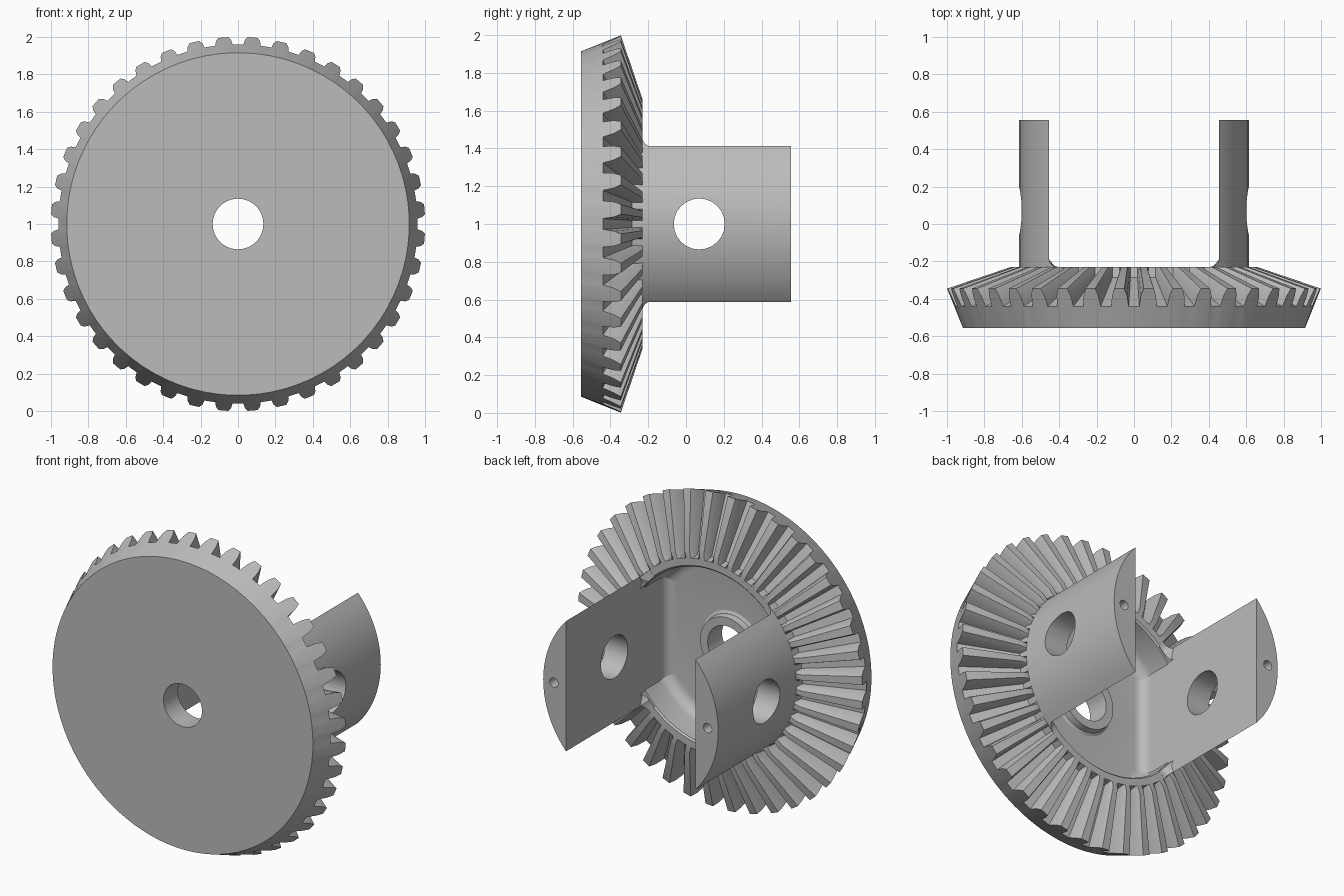
import bpy, bmesh, math
from mathutils import Matrix, Vector

if "Cube" in bpy.data.objects:
    bpy.data.objects.remove(bpy.data.objects["Cube"])

steel = bpy.data.materials.new("plain_grey")
steel.use_nodes = True
GREY = (0.5, 0.5, 0.5, 1)
steel.diffuse_color = GREY
steel.node_tree.nodes["Principled BSDF"].inputs["Base Color"].default_value = GREY

TEETH = 40
FLOOR = -0.46       # pocket floor
RIM = -0.23         # rear rim
ARM_R, FLAT = 0.615, 0.455


def finish(name, bm):
    bmesh.ops.recalc_face_normals(bm, faces=bm.faces)
    mesh = bpy.data.meshes.new(name)
    bm.to_mesh(mesh)
    bm.free()
    obj = bpy.data.objects.new(name, mesh)
    bpy.context.collection.objects.link(obj)
    mesh.materials.append(steel)
    return obj


def activate(obj):
    bpy.ops.object.select_all(action='DESELECT')
    obj.select_set(True)
    bpy.context.view_layer.objects.active = obj


def smooth(obj):
    activate(obj)
    bpy.ops.object.shade_smooth_by_angle(angle=math.radians(30))


def loft(name, sections, closed=False):
    """Skin a row of equal closed outlines."""
    bm = bmesh.new()
    rows = [[bm.verts.new(p) for p in s] for s in sections]
    n = len(rows[0])
    pairs = list(zip(rows, rows[1:]))
    if closed:
        pairs.append((rows[-1], rows[0]))
    else:
        bm.faces.new(rows[0])
        bm.faces.new(rows[-1])
    for a, b in pairs:
        for i in range(n):
            k = (i + 1) % n
            bm.faces.new((a[i], a[k], b[k], b[i]))
    return finish(name, bm)


def mix(a, b, t):
    return tuple(u + (v - u) * t for u, v in zip(a, b))


def polar(r, y, a):
    return (r * math.sin(a), y, 1 + r * math.cos(a))


def drill(obj, radius, depth, centre, axis):
    """Cut a round hole and drop the cutter."""
    bm = bmesh.new()
    rot = Vector((0, 0, 1)).rotation_difference(Vector(axis)).to_matrix().to_4x4()
    bmesh.ops.create_cone(bm, cap_ends=True, segments=24, radius1=radius, radius2=radius,
                          depth=depth, matrix=Matrix.Translation(centre) @ rot)
    cutter = finish("hole_cutter", bm)
    cutter.hide_render = True
    activate(obj)
    mod = obj.modifiers.new("hole", 'BOOLEAN')
    mod.operation, mod.solver, mod.object = 'DIFFERENCE', 'EXACT', cutter
    bpy.ops.object.modifier_apply(modifier=mod.name)
    bpy.data.objects.remove(cutter)


# Gear wheel: one closed cross-section swept round, with height changing at each tooth
def gear_profile(h):
    bend = 0.07
    fillet = [(0.56 - bend + bend * math.cos(t), FLOOR + bend - bend * math.sin(t))
              for t in (math.pi / 2 * i / 5 for i in range(6))]
    return [(0.135, -0.555), (0.915, -0.555),
            mix((0.96, -0.44), (1.0, -0.345), h),
            mix((0.62, -0.285), (0.66, RIM), h),
            (0.615, RIM), (0.57, RIM), (0.56, RIM - 0.01),
            *fillet,
            (0.21, FLOOR), (0.194, FLOOR + 0.01), (0.188, -0.41), (0.135, -0.41)]


tooth = [(-2.8, 0), (-2.35, 0.6), (-1.5, 1), (1.5, 1), (2.35, 0.6), (2.8, 0)]
columns = []
for k in range(TEETH):
    for offset, h in tooth:
        a = math.radians((k + 0.5) * 360 / TEETH + offset)
        columns.append([polar(r, y, a) for r, y in gear_profile(h)])
smooth(loft("gear_wheel", columns, closed=True))

# Arms, their pocket fillets and the small flares at the rim
for side, label in ((1, "left"), (-1, "right")):
    half = math.acos(FLAT / ARM_R)
    arc = [half * (i / 10 - 1) for i in range(21)]
    outline = [(side * ARM_R * math.cos(t), 1 + ARM_R * math.sin(t)) for t in arc]
    arm = loft(label + "_arm", [[(x, y, z) for x, z in outline] for y in (FLOOR - 0.02, 0.555)])
    drill(arm, 0.135, 0.6, (side * 0.54, 0.07, 1), (1, 0, 0))
    drill(arm, 0.03, 0.4, (side * 0.54, 0.555, 1), (0, 1, 0))
    smooth(arm)

    # Concave strip between the arm's flat and the pocket floor
    R = 0.06
    curve = [(FLAT - R + R * math.sin(t), FLOOR + R - R * math.cos(t))
             for t in (math.pi / 2 * i / 6 for i in range(7))]
    curve += [(FLAT + 0.02, FLOOR + R), (FLAT + 0.02, FLOOR - 0.02), (FLAT - R, FLOOR - 0.02)]
    smooth(loft(label + "_arm_base_fillet",
                [[(side * x, y, z) for x, y in curve] for z in (0.68, 1.32)]))

    # Flared corners where the arm's edges meet the rim
    def flare_height(r, a, f=0.045):
        d = min(max(FLAT - r * math.cos(a), 0), f)
        return RIM + f - math.sqrt(f * f - (f - d) ** 2)

    for up, end in ((1, "upper"), (-1, "lower")):
        sections = []
        for i in range(13):
            a = math.radians(34 + i * 1.1)
            section = []
            for r, top in ((0.565, False), (0.565, True), (0.613, True), (0.613, False)):
                y = flare_height(r, a) if top else RIM - 0.03
                section.append((side * r * math.cos(a), y, 1 + up * r * math.sin(a)))
            sections.append(section)
        smooth(loft(f"{label}_{end}_rim_flare", sections))
